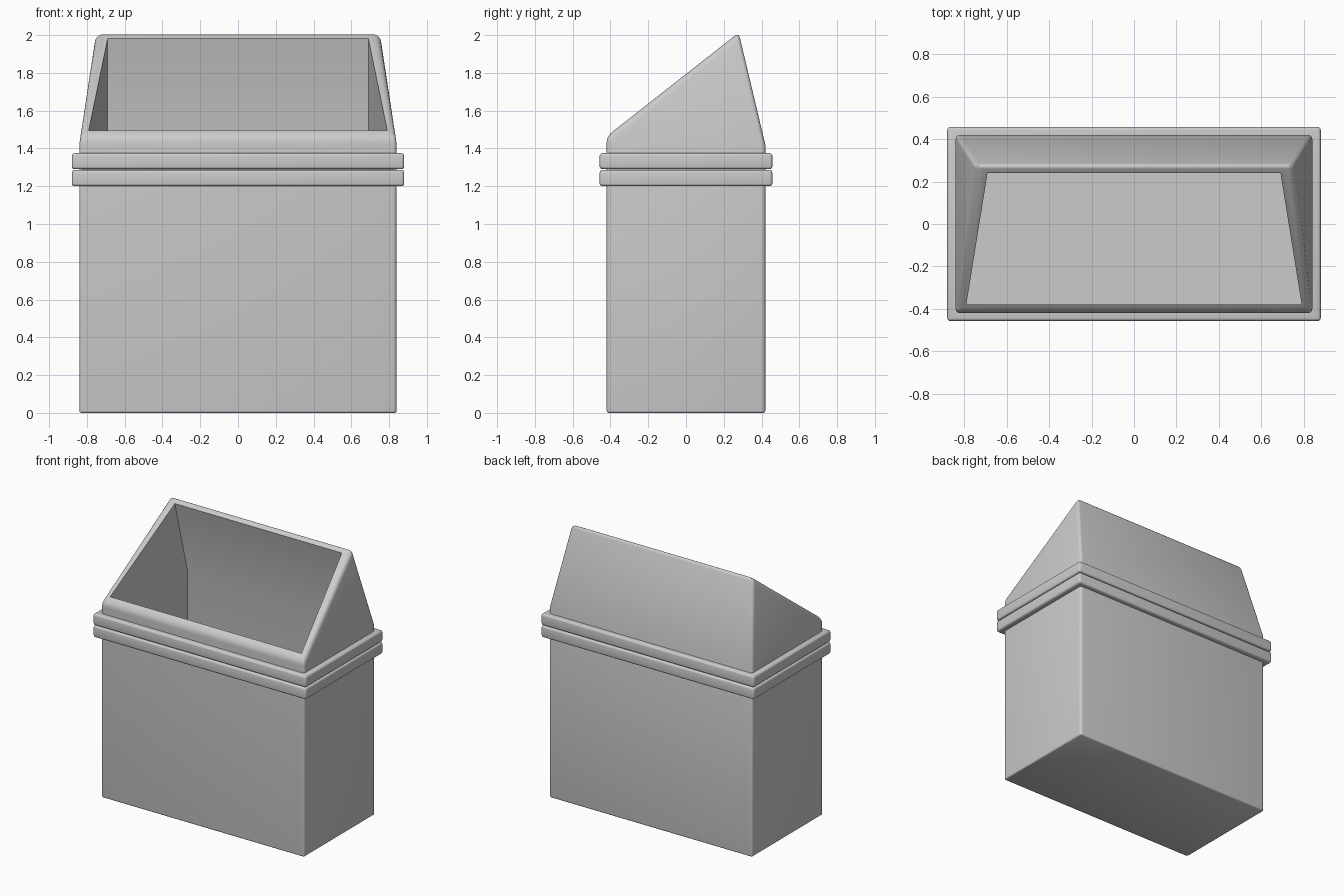
import bpy, bmesh, math

if "Cube" in bpy.data.objects:
    bpy.data.objects.remove(bpy.data.objects["Cube"])


def rect(hx, hy, z):
    return [(-hx, -hy, z), (hx, -hy, z), (hx, hy, z), (-hx, hy, z)]


def trapezoid(xf, yf, zf, xb, yb, zb):
    return [(-xf, yf, zf), (xf, yf, zf), (xb, yb, zb), (-xb, yb, zb)]


def loft(name, rings, bevel, weight, closed=False):
    """Skin four-point rings; weight(kind, ring index) gives the edge bevel weight."""
    bm = bmesh.new()
    layer = bm.edges.layers.float.new("bevel_weight_edge")
    vs = [[bm.verts.new(p) for p in r] for r in rings]
    n = len(vs)
    for i in range(n if closed else n - 1):
        a, b = vs[i], vs[(i + 1) % n]
        for k in range(4):
            m = (k + 1) % 4
            bm.faces.new((a[k], a[m], b[m], b[k]))
    if not closed:
        bm.faces.new(vs[0][::-1])
        bm.faces.new(vs[-1])
    for i in range(n):
        for k in range(4):
            bm.edges.get((vs[i][k], vs[i][(k + 1) % 4]))[layer] = weight("ring", i)
            e = bm.edges.get((vs[i][k], vs[(i + 1) % n][k]))
            if e:
                e[layer] = weight("side", i)
    bmesh.ops.recalc_face_normals(bm, faces=bm.faces)
    me = bpy.data.meshes.new(name)
    bm.to_mesh(me)
    bm.free()
    ob = bpy.data.objects.new(name, me)
    bpy.context.collection.objects.link(ob)
    mod = ob.modifiers.new("Bevel", "BEVEL")
    mod.limit_method = 'WEIGHT'
    mod.width = bevel
    mod.segments = 4
    bpy.ops.object.select_all(action='DESELECT')
    ob.select_set(True)
    bpy.context.view_layer.objects.active = ob
    bpy.ops.object.modifier_apply(modifier="Bevel")
    bpy.ops.object.shade_smooth_by_angle(angle=math.radians(35))
    return ob


# Bin shell: outside wall, slanted hood mouth, then the deep cavity
shell = [
    rect(0.84, 0.42, 0),
    rect(0.84, 0.42, 1.42),
    trapezoid(0.838, -0.42, 1.465, 0.75, 0.279, 2.013),
    trapezoid(0.79, -0.38, 1.496, 0.69, 0.24, 1.982),
    trapezoid(0.79, -0.38, 1.42, 0.69, 0.39, 1.42),
    trapezoid(0.79, -0.38, 0.05, 0.69, 0.39, 0.05),
]
weights = {("ring", 0): 0.4, ("side", 0): 0.4, ("side", 1): 1.0, ("ring", 2): 1.0}
loft("bin_shell", shell, 0.03, lambda kind, i: weights.get((kind, i), 0))

# Two rims around the joint between bin and hood
for name, z0, z1 in (("bin_rim", 1.2, 1.286), ("lid_rim", 1.29, 1.375)):
    rings = [rect(0.88, 0.457, z0), rect(0.88, 0.457, z1),
             rect(0.825, 0.405, z1), rect(0.825, 0.405, z0)]
    loft(name, rings, 0.015,
         lambda kind, i: 1.0 if i == 0 or (kind == "ring" and i == 1) else 0,
         closed=True)
